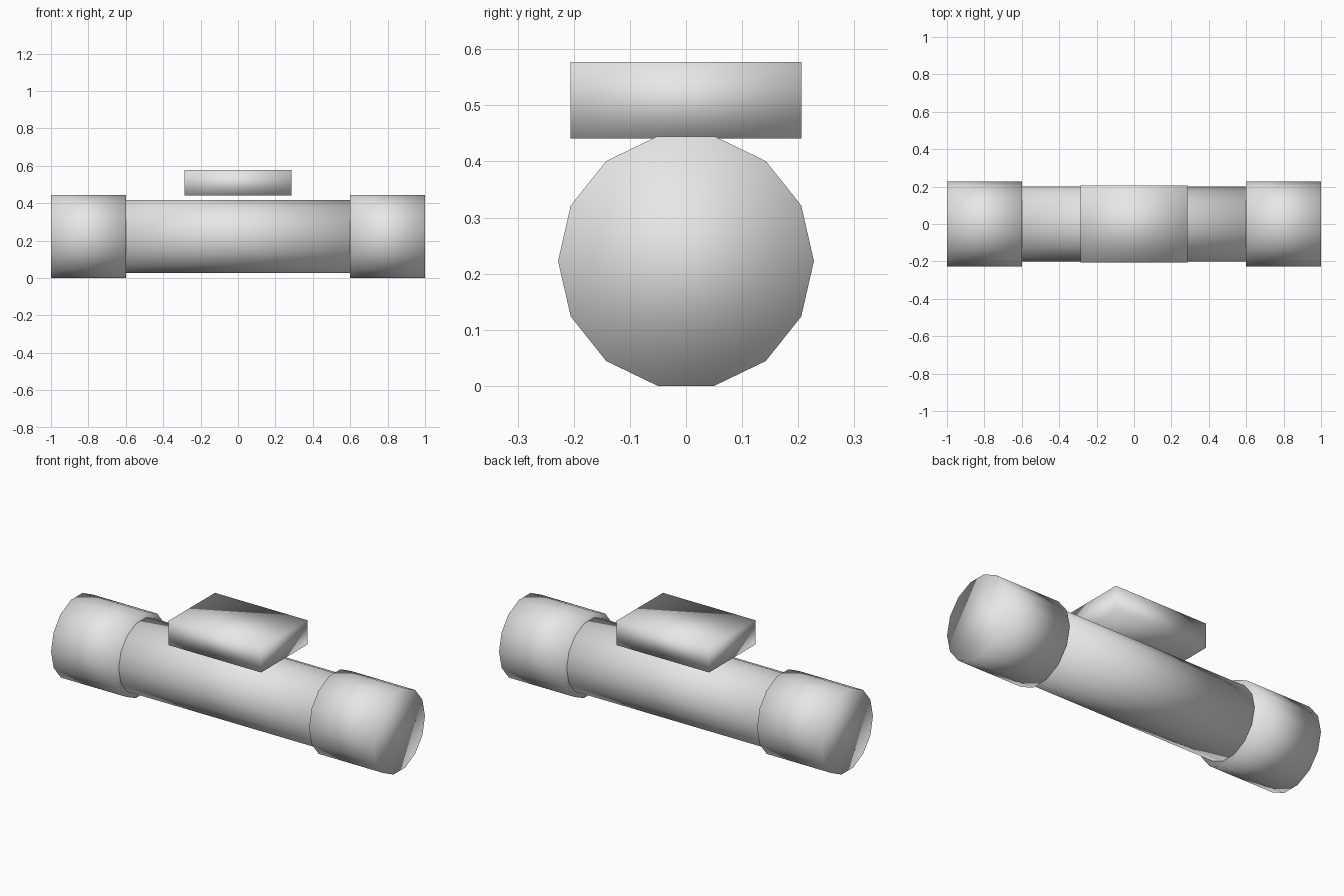
import bpy, bmesh, math
from mathutils import Matrix, Vector

if "Cube" in bpy.data.objects:
    bpy.data.objects.remove(bpy.data.objects["Cube"])

grey = bpy.data.materials.new("light_grey")
grey.diffuse_color = (0.8, 0.8, 0.8, 1.0)
grey.use_nodes = True
grey.node_tree.nodes["Principled BSDF"].inputs["Base Color"].default_value = grey.diffuse_color

AXIS_Z = 0.2225   # height of the tube's centre line
SIDES = 14


def finish(name, bm):
    """Turn a bmesh into a fully smooth-shaded object."""
    bmesh.ops.recalc_face_normals(bm, faces=bm.faces)
    for f in bm.faces:
        f.smooth = True
    mesh = bpy.data.meshes.new(name)
    bm.to_mesh(mesh)
    bm.free()
    mesh.materials.append(grey)
    obj = bpy.data.objects.new(name, mesh)
    bpy.context.collection.objects.link(obj)


def tube(name, x0, x1, radius):
    """Closed 14-sided cylinder lying along x."""
    bm = bmesh.new()
    place = Matrix.Translation(((x0 + x1) / 2, 0, AXIS_Z)) @ Matrix.Rotation(math.pi / 2, 4, 'Y')
    bmesh.ops.create_cone(bm, cap_ends=True, segments=SIDES, radius1=radius,
                          radius2=radius, depth=x1 - x0, matrix=place)
    finish(name, bm)


# Main body and the two thicker ends
tube("body_tube", -0.6, 0.6, 0.2)
tube("left_end", -1.0, -0.6, 0.228)
tube("right_end", 0.6, 1.0, 0.228)

# Block floating just above the body
bm = bmesh.new()
bmesh.ops.create_cube(bm, size=1)
bmesh.ops.scale(bm, vec=Vector((0.574, 0.411, 0.136)), verts=bm.verts)
bmesh.ops.translate(bm, vec=Vector((0, 0, 0.509)), verts=bm.verts)
finish("top_block", bm)
